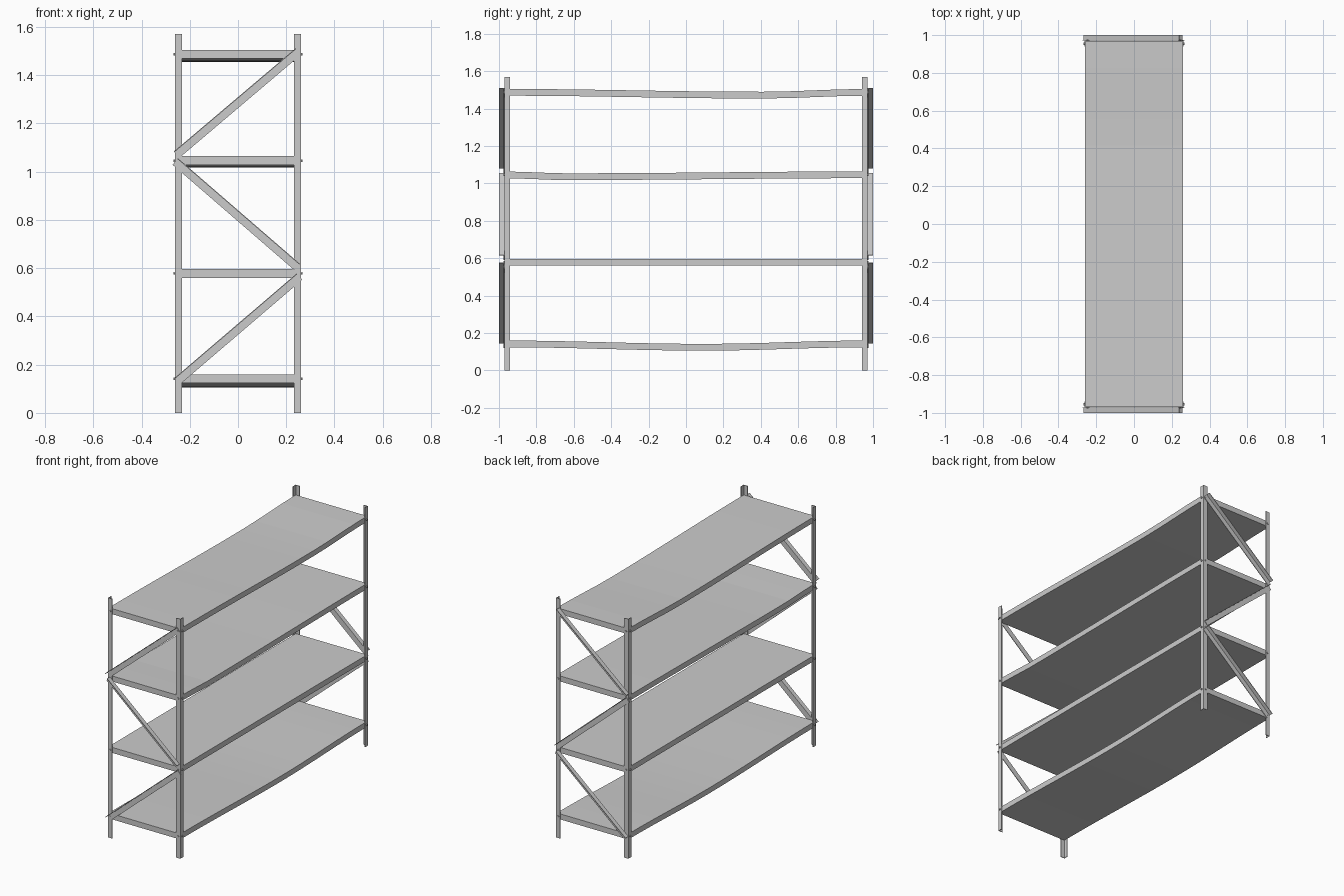
import bpy, bmesh, math
from mathutils import Vector, Matrix

cube = bpy.data.objects.get("Cube")
if cube:
    bpy.data.objects.remove(cube, do_unlink=True)

steel = bpy.data.materials.new("light grey steel")
steel.use_nodes = True
GREY = (0.6, 0.6, 0.6, 1)
steel.diffuse_color = GREY
steel.node_tree.nodes["Principled BSDF"].inputs["Base Color"].default_value = GREY

HALF_X, HALF_Y, HEIGHT = 0.262, 0.971, 1.57
LEG, GAUGE = 0.03, 0.004


def finish(bm, name):
    bmesh.ops.recalc_face_normals(bm, faces=bm.faces)
    mesh = bpy.data.meshes.new(name)
    bm.to_mesh(mesh)
    bm.free()
    mesh.materials.append(steel)
    obj = bpy.data.objects.new(name, mesh)
    bpy.context.collection.objects.link(obj)
    return obj


def angle_bar(name, start, end, u, v, width, depth):
    """L-section bar: one flange runs along u, the other along v."""
    section = [(0, 0), (width, 0), (width, GAUGE), (GAUGE, GAUGE), (GAUGE, depth), (0, depth)]
    bm = bmesh.new()
    face = bm.faces.new([bm.verts.new(start + u * a + v * b) for a, b in section])
    grown = bmesh.ops.extrude_face_region(bm, geom=[face])["geom"]
    ends = [g for g in grown if isinstance(g, bmesh.types.BMVert)]
    bmesh.ops.translate(bm, verts=ends, vec=end - start)
    # the starting cap is kept so both ends are closed
    if not face.is_valid:
        bmesh.ops.holes_fill(bm, edges=bm.edges)
    return finish(bm, name)


def shelf(name, z, low_y, sag):
    """Thin deck that dips to its lowest point at low_y."""
    bm = bmesh.new()
    bmesh.ops.create_cube(bm, size=1)
    bmesh.ops.scale(bm, verts=bm.verts, vec=(2 * HALF_X - 0.006, 2 * HALF_Y - 0.006, 0.036))
    if sag:
        lengthwise = [e for e in bm.edges if abs(e.verts[0].co.y - e.verts[1].co.y) > 1]
        bmesh.ops.subdivide_edges(bm, edges=lengthwise, cuts=13, use_grid_fill=True)
    for v in bm.verts:
        reach = HALF_Y - low_y if v.co.y > low_y else HALF_Y + low_y
        t = min(abs(v.co.y - low_y) / reach, 1)
        v.co.z += z - sag * (1 + math.cos(math.pi * t)) / 2
    obj = finish(bm, name)
    for p in obj.data.polygons:
        p.use_smooth = False


def bolt(name, centre, axis):
    bm = bmesh.new()
    turn = Vector((0, 0, 1)).rotation_difference(axis).to_matrix().to_4x4()
    bmesh.ops.create_cone(bm, cap_ends=True, segments=6, radius1=0.006, radius2=0.006,
                          depth=0.012, matrix=Matrix.Translation(centre) @ turn)
    finish(bm, name)


# Shelves: height, position of the dip, depth of the dip
shelves = [(0.142, 0.1, 0.018), (0.578, 0, 0), (1.046, -0.65, 0.010), (1.487, 0.4, 0.015)]
for i, (z, low_y, sag) in enumerate(shelves):
    shelf(f"shelf_{i + 1}", z, low_y, sag)

# Corner posts with bolts on both outer faces
for sy, end_name in ((-1, "front"), (1, "back")):
    for sx, side in ((1, "left"), (-1, "right")):
        foot = Vector((sx * HALF_X, sy * HALF_Y, 0))
        angle_bar(f"{end_name}_{side}_post", foot, foot + Vector((0, 0, HEIGHT)),
                  Vector((-sx, 0, 0)), Vector((0, -sy, 0)), LEG, LEG)
        for z, _, _ in shelves:
            bolt(f"{end_name}_{side}_side_bolt",
                 Vector((sx * HALF_X, sy * 0.954, z)), Vector((1, 0, 0)))
            bolt(f"{end_name}_{side}_end_bolt",
                 Vector((sx * 0.246, sy * HALF_Y, z)), Vector((0, 1, 0)))

# Zigzag braces on both ends: x and z of each end of the centre line
braces = [(-0.25, 0.133, 0.255, 0.565), (0.245, 0.605, -0.26, 1.042), (-0.255, 1.07, 0.25, 1.498)]
for sy, end_name in ((-1, "front"), (1, "back")):
    for i, (x1, z1, x2, z2) in enumerate(braces):
        a = Vector((x1, sy * HALF_Y, z1))
        b = Vector((x2, sy * HALF_Y, z2))
        along = (b - a).normalized()
        up = Vector((-along.z, 0, along.x))
        if up.z < 0:
            up.negate()
        shift = up * 0.0175
        angle_bar(f"{end_name}_brace_{i + 1}", a + shift, b + shift,
                  -up, Vector((0, sy, 0)), 0.035, 1 - HALF_Y)
